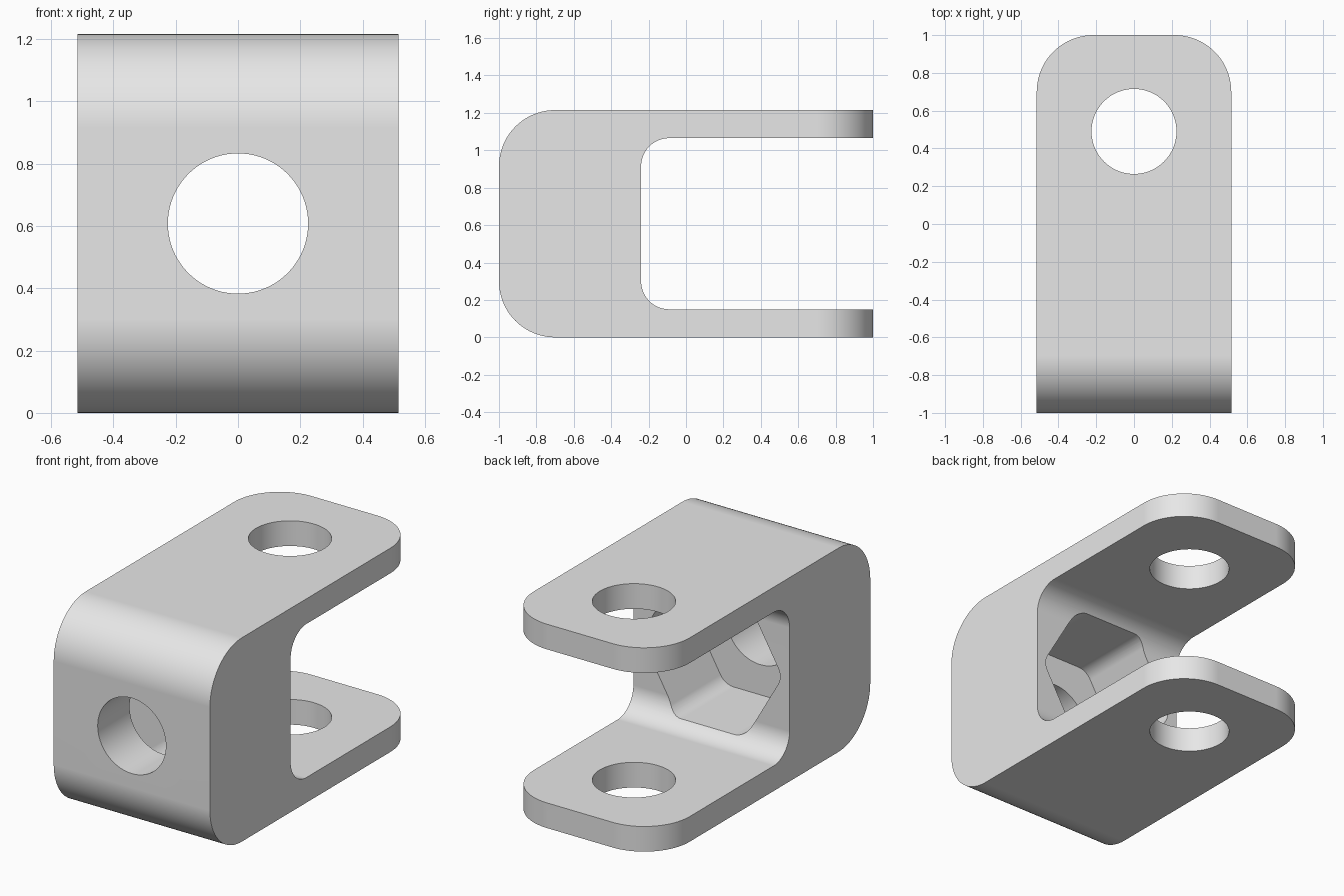
import bpy, bmesh, math
from mathutils import Vector

if "Cube" in bpy.data.objects:
    bpy.data.objects.remove(bpy.data.objects["Cube"], do_unlink=True)

HALF_W, HEIGHT = 0.515, 1.215
MID_Z = HEIGHT / 2
WALL = 0.15
HOLE_R = 0.225


def rounded(corners, segments=20):
    """Outline from (u, v, radius) corners, each replaced by an arc."""
    pts = []
    count = len(corners)
    for i, (x, y, r) in enumerate(corners):
        p = Vector((x, y))
        if r == 0:
            pts.append(p)
            continue
        a = (Vector(corners[i - 1][:2]) - p).normalized()
        b = (Vector(corners[(i + 1) % count][:2]) - p).normalized()
        half = a.angle(b) / 2
        centre = p + (a + b).normalized() * (r / math.sin(half))
        s = p + a * (r / math.tan(half)) - centre
        e = p + b * (r / math.tan(half)) - centre
        t = s.angle(e)
        for k in range(segments + 1):
            f = k / segments
            pts.append(centre + (s * math.sin((1 - f) * t) + e * math.sin(f * t)) / math.sin(t))
    return pts


def ring(cu, cv, r, n):
    return [(cu + r * math.cos(math.tau * i / n), cv + r * math.sin(math.tau * i / n))
            for i in range(n)]


def prism(name, outline, axis, start, end):
    """Extrude a flat outline along the x, y or z axis."""
    place = {"x": lambda u, v: (start, u, v),
             "y": lambda u, v: (u, start, v),
             "z": lambda u, v: (u, v, start)}[axis]
    step = Vector([end - start if c == axis else 0 for c in "xyz"])
    bm = bmesh.new()
    face = bm.faces.new([bm.verts.new(place(*p)) for p in outline])
    new = bmesh.ops.extrude_face_region(bm, geom=[face])["geom"]
    bmesh.ops.translate(bm, vec=step, verts=[g for g in new if isinstance(g, bmesh.types.BMVert)])
    bmesh.ops.recalc_face_normals(bm, faces=bm.faces[:])
    mesh = bpy.data.meshes.new(name)
    bm.to_mesh(mesh)
    bm.free()
    obj = bpy.data.objects.new(name, mesh)
    bpy.context.collection.objects.link(obj)
    return obj


def combine(target, tool, operation):
    tool.hide_render = True
    mod = target.modifiers.new(tool.name, "BOOLEAN")
    mod.operation, mod.solver, mod.object = operation, "EXACT", tool
    bpy.context.view_layer.objects.active = target
    bpy.ops.object.modifier_apply(modifier=mod.name)
    bpy.data.objects.remove(tool, do_unlink=True)


# Fork body: U-shaped side profile, extruded across the width
top, bottom = HEIGHT - WALL, WALL
profile = rounded([(-1, 0, 0.3), (1, 0, 0), (1, bottom, 0), (-0.24, bottom, 0.15),
                   (-0.24, top, 0.15), (1, top, 0), (1, HEIGHT, 0), (-1, HEIGHT, 0.3)])
body = prism("fork_bracket", profile, "x", -0.6, 0.6)

# Plan outline trims the width and rounds the arm tips
plan = rounded([(-HALF_W, -1.2, 0), (HALF_W, -1.2, 0), (HALF_W, 1, 0.3), (-HALF_W, 1, 0.3)])
combine(body, prism("plan_trim", plan, "z", -0.2, 1.4), "INTERSECT")

# Pin hole through both arms
combine(body, prism("pin_hole", ring(0, 0.49, HOLE_R, 80), "z", -0.2, 1.4), "DIFFERENCE")

# Rounded hexagonal pocket, flat at top and bottom
hexagon = [(u, v, 0.1) for u, v in ring(0, MID_Z, 0.405 / math.cos(math.pi / 6), 6)]
combine(body, prism("hex_pocket", rounded(hexagon, 10), "y", -0.7, 0.1), "DIFFERENCE")

# Bolt hole from the front into the pocket
combine(body, prism("bolt_hole", ring(0, MID_Z, HOLE_R, 80), "y", -1.2, -0.5), "DIFFERENCE")

# Grey metal
metal = bpy.data.materials.new("grey_metal")
metal.use_nodes = True
colour = (0.8, 0.8, 0.8, 1)
metal.diffuse_color = colour
metal.node_tree.nodes["Principled BSDF"].inputs["Base Color"].default_value = colour
body.data.materials.clear()
body.data.materials.append(metal)
for poly in body.data.polygons:
    poly.material_index = 0

# Smooth curves with crisp edges
bpy.ops.object.select_all(action="DESELECT")
body.select_set(True)
bpy.context.view_layer.objects.active = body
bpy.ops.object.shade_smooth_by_angle(angle=math.radians(25))
body.modifiers.new("weighted_normals", "WEIGHTED_NORMAL").keep_sharp = True
